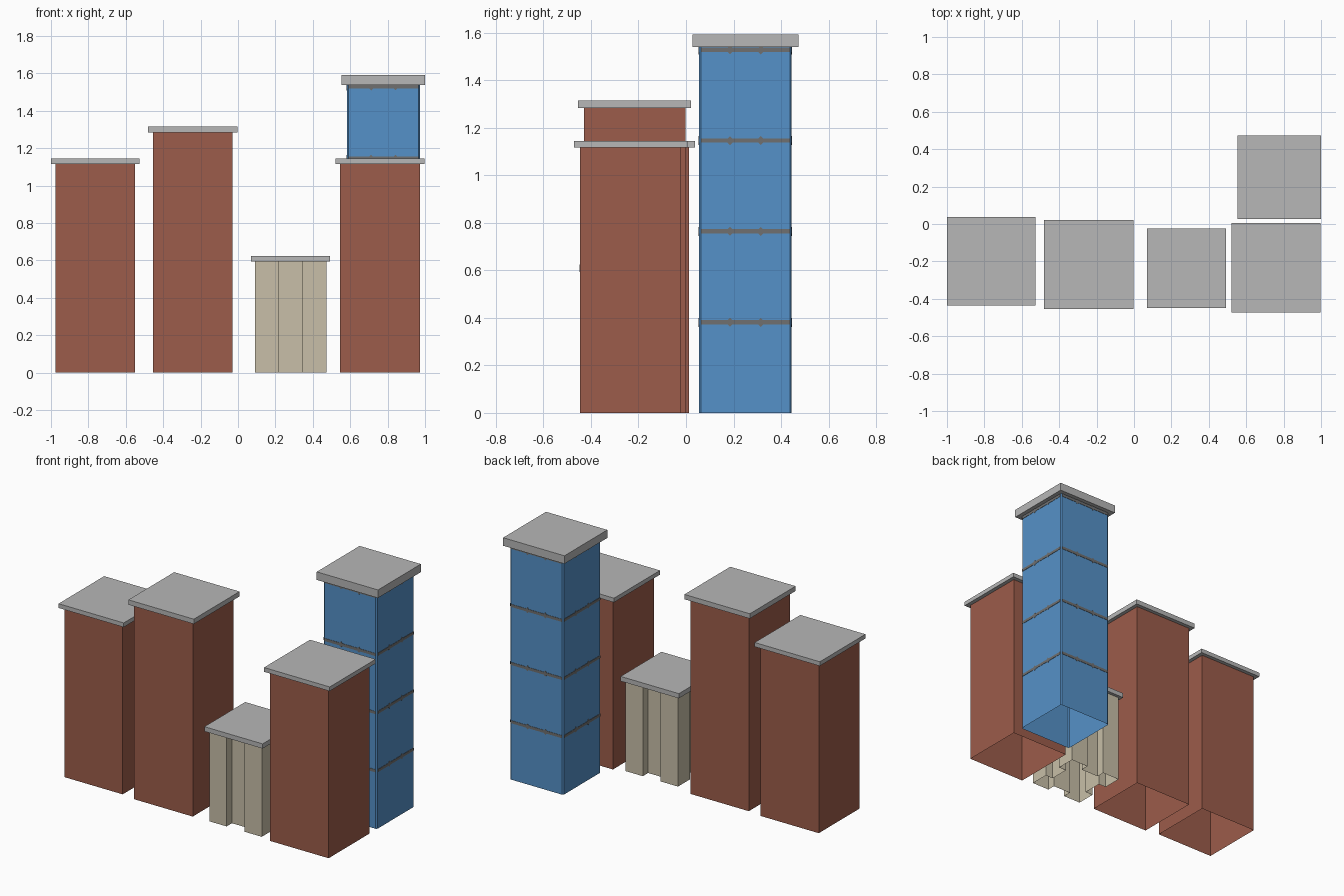
import bpy, bmesh, math
from mathutils import Matrix, Vector

if "Cube" in bpy.data.objects:
    bpy.data.objects.remove(bpy.data.objects["Cube"])


def material(name, rgb):
    m = bpy.data.materials.new(name)
    m.diffuse_color = (*rgb, 1)
    m.use_nodes = True
    m.node_tree.nodes["Principled BSDF"].inputs["Base Color"].default_value = m.diffuse_color
    return m


BRICK = material("brick_red", (0.332, 0.107, 0.069))
GLASS = material("glass_blue", (0.091, 0.283, 0.578))
STONE = material("beige_stone", (0.578, 0.521, 0.392))
ROOF = material("roof_grey", (0.474, 0.474, 0.474))
BAND = material("band_dark_grey", (0.162, 0.162, 0.162))


def finish(name, bm, mat):
    me = bpy.data.meshes.new(name)
    bm.to_mesh(me)
    bm.free()
    me.materials.append(mat)
    ob = bpy.data.objects.new(name, me)
    bpy.context.collection.objects.link(ob)
    return ob


def prism(name, centre, pts, z0, z1, mat, capped):
    """Upright prism from a counter-clockwise plan; walls only unless capped."""
    bm = bmesh.new()
    cx, cy = centre
    lo = [bm.verts.new((cx + x, cy + y, z0)) for x, y in pts]
    hi = [bm.verts.new((cx + x, cy + y, z1)) for x, y in pts]
    n = len(pts)
    for i in range(n):
        j = (i + 1) % n
        bm.faces.new((lo[i], lo[j], hi[j], hi[i]))
    if capped:
        bm.faces.new(hi)
        bm.faces.new(lo[::-1])
    return finish(name, bm, mat)


def four_sides(side):
    """Repeat the points of the front side round all four sides."""
    out = []
    for k in range(4):
        r = Matrix.Rotation(k * math.pi / 2, 2)
        out += [tuple(r @ Vector(p)) for p in side]
    return out


def square(h):
    return four_sides([(-h, -h)])


def building(name, centre, plan, top, roof_half, roof_top, mat):
    prism(name + "_walls", centre, plan, 0, top, mat, False)
    prism(name + "_roof", centre, square(roof_half), top, roof_top, ROOF, True)


# Brick towers, open underneath
building("brick_tower_left", (-0.763, -0.2), square(0.212), 1.116, 0.237, 1.144, BRICK)
building("brick_tower_middle", (-0.242, -0.216), square(0.213), 1.283, 0.238, 1.315, BRICK)
building("brick_tower_right", (0.759, -0.233), square(0.213), 1.116, 0.239, 1.144, BRICK)

# Low beige block with a notch in the middle of every side
H, N, D = 0.191, 0.065, 0.055
notched = four_sides([(-H, -H), (-N, -H), (-N, -H + D), (N, -H + D), (N, -H)])
building("beige_block", (0.281, -0.236), notched, 0.594, 0.212, 0.625, STONE)

# Glass tower with narrow chamfered corners
G, C = 0.195, 0.008
GC = (0.777, 0.25)
building("glass_tower", GC, four_sides([(-G + C, -G), (G - C, -G)]), 1.539, 0.223, 1.592, GLASS)

# Thin floor bands with small diamond joints, on all four sides
W, B, T, S = G - C, 0.009, 0.019, 0.010
edge = [(-W, -B)]
for c in (-0.065, 0.065):
    edge += [(c - S, -B), (c, -T), (c + S, -B)]
edge.append((W, -B))
outline = edge + [(-u, -v) for u, v in edge]
bm = bmesh.new()
for level in (0.381, 0.764, 1.146, 1.528):
    for k in range(4):
        place = Matrix.Translation((*GC, level)) @ Matrix.Rotation(k * math.pi / 2, 4, 'Z')
        out = [bm.verts.new(place @ Vector((u, -G - 0.002, v))) for u, v in outline]
        back = [bm.verts.new(place @ Vector((u, -G + 0.001, v))) for u, v in outline]
        bm.faces.new(out)
        for i in range(len(out)):
            j = (i + 1) % len(out)
            bm.faces.new((out[j], out[i], back[i], back[j]))
finish("glass_tower_bands", bm, BAND)
